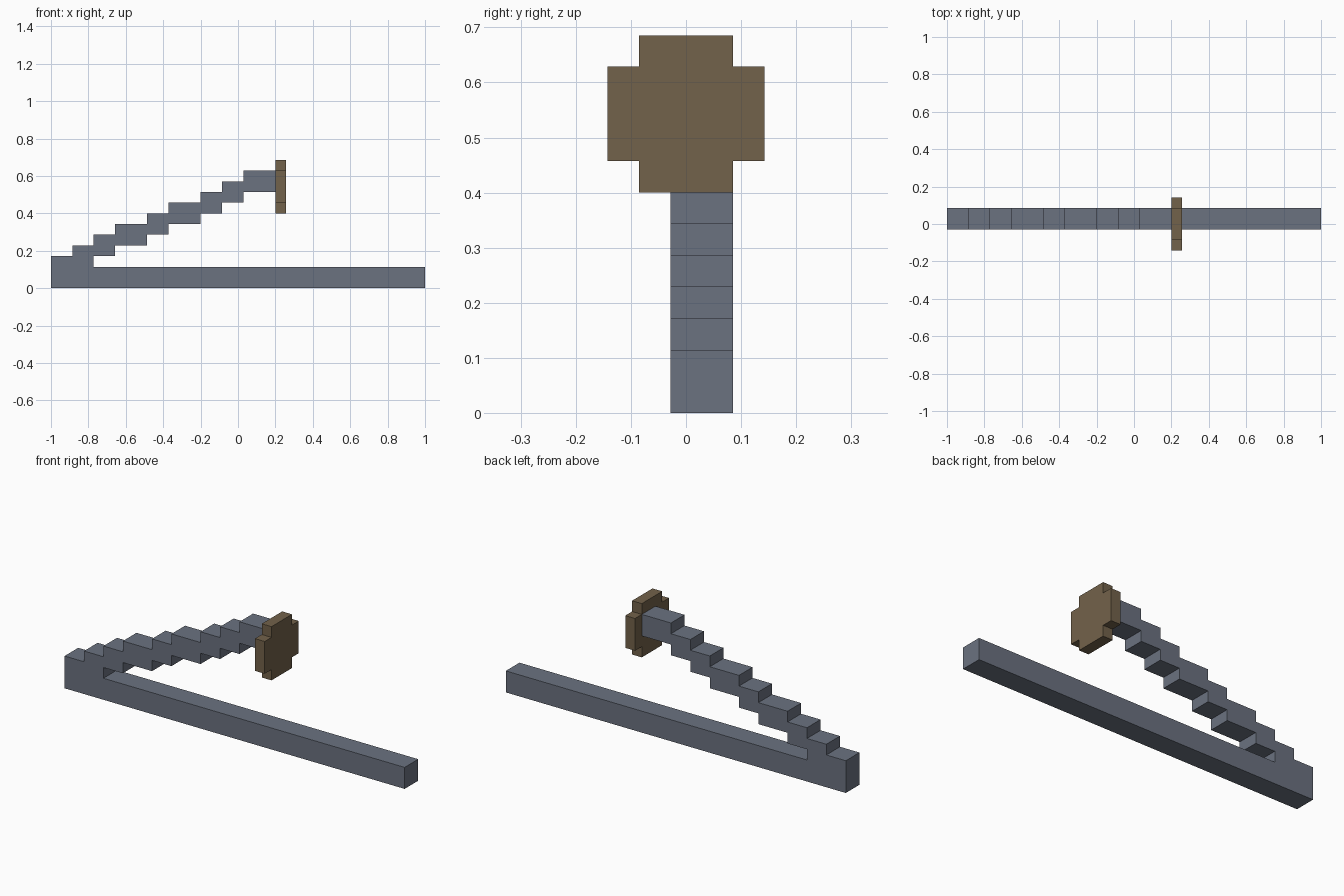
import bpy
import bmesh
from mathutils import Vector

U = 2 / 35  # block size

cube = bpy.data.objects.get("Cube")
if cube:
    bpy.data.objects.remove(cube, do_unlink=True)


def material(name, rgb):
    mat = bpy.data.materials.new(name)
    mat.use_nodes = True
    mat.diffuse_color = (*rgb, 1)
    bsdf = next(n for n in mat.node_tree.nodes if n.type == "BSDF_PRINCIPLED")
    bsdf.inputs["Base Color"].default_value = (*rgb, 1)
    return mat


def extrude_profile(name, points, offset, mat):
    """Fill a closed outline and sweep it along offset (block units)."""
    bm = bmesh.new()
    face = bm.faces.new([bm.verts.new(Vector(p) * U) for p in points])
    swept = bmesh.ops.extrude_face_region(bm, geom=[face], use_keep_orig=True)
    verts = [g for g in swept["geom"] if isinstance(g, bmesh.types.BMVert)]
    bmesh.ops.translate(bm, verts=verts, vec=Vector(offset) * U)
    bmesh.ops.recalc_face_normals(bm, faces=bm.faces)
    mesh = bpy.data.meshes.new(name)
    bm.to_mesh(mesh)
    bm.free()
    mesh.materials.append(mat)
    obj = bpy.data.objects.new(name, mesh)
    bpy.context.collection.objects.link(obj)
    return obj


grey = material("slate grey", (0.147, 0.168, 0.216))
brown = material("brown", (0.171, 0.122, 0.069))

# Base bar and stepped arm share one outline, two blocks thick
LENGTH, THICK = 35, 2
edges = [0, 2, 4, 6, 9, 11, 14, 16, 18, 21]  # x where each step begins
steps = list(enumerate(zip(edges, edges[1:])))
outline = [(0, 0), (LENGTH, 0), (LENGTH, THICK), (edges[2], THICK)]
for i, (start, end) in steps[2:]:            # underside, going up
    outline += [(start, i + 1), (end, i + 1)]
for i, (start, end) in reversed(steps):      # top side, coming down
    outline += [(end, i + 3), (start, i + 3)]
extrude_profile("base_and_stepped_arm",
                [(x - LENGTH / 2, -0.5, z) for x, z in outline],
                (0, THICK, 0), grey)

# End pad: square plate with notched corners at the arm's tip
WIDE, NARROW, PAD_Z = 2.5, 1.5, 9.5
corner = [(WIDE, -NARROW), (WIDE, NARROW), (NARROW, NARROW)]
pad = []
for _ in range(4):
    pad += corner[1:] + [(NARROW, WIDE)]
    corner = [(-z, y) for y, z in corner]
    break
pad = []
quarter = [(WIDE, NARROW), (NARROW, NARROW), (NARROW, WIDE)]
for _ in range(4):
    pad += quarter
    quarter = [(-z, y) for y, z in quarter]
extrude_profile("end_pad",
                [(edges[-1] - LENGTH / 2, y, z + PAD_Z) for y, z in pad],
                (1, 0, 0), brown)
